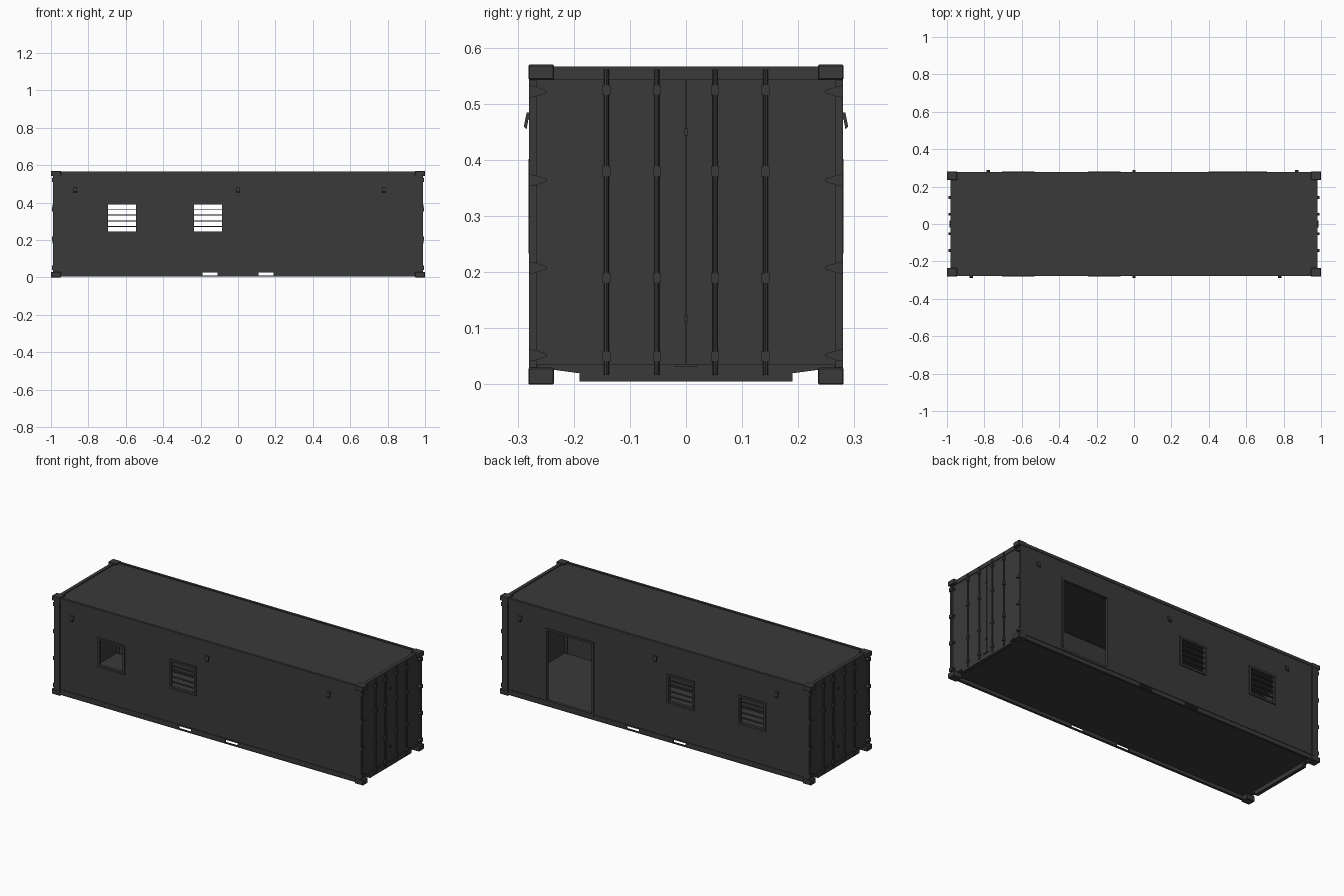
import bpy, bmesh, math

if "Cube" in bpy.data.objects:
    bpy.data.objects.remove(bpy.data.objects["Cube"])

dark = bpy.data.materials.new("dark_grey")
dark.diffuse_color = (0.042, 0.042, 0.042, 1)
dark.use_nodes = True
dark.node_tree.nodes["Principled BSDF"].inputs["Base Color"].default_value = dark.diffuse_color


def finish(name, bm):
    bmesh.ops.recalc_face_normals(bm, faces=bm.faces)
    me = bpy.data.meshes.new(name)
    bm.to_mesh(me)
    bm.free()
    me.materials.append(dark)
    ob = bpy.data.objects.new(name, me)
    bpy.context.collection.objects.link(ob)
    return ob


def box_into(bm, x, y, z):
    """Add a box given (low, high) pairs to a bmesh."""
    vs = bmesh.ops.create_cube(bm, size=1)["verts"]
    for v in vs:
        v.co = [(a + b) / 2 + c * abs(b - a) for c, (a, b) in zip(v.co, (x, y, z))]


def boxes(name, *dims):
    bm = bmesh.new()
    for d in dims:
        box_into(bm, *d)
    return finish(name, bm)


def prism(name, profile, x0, x1):
    """Extrude a (y, z) outline along x."""
    bm = bmesh.new()
    f = bm.faces.new([bm.verts.new((x0, y, z)) for y, z in profile])
    ext = bmesh.ops.extrude_face_region(bm, geom=[f])["geom"]
    bmesh.ops.translate(bm, vec=(x1 - x0, 0, 0),
                        verts=[g for g in ext if isinstance(g, bmesh.types.BMVert)])
    return finish(name, bm)


def panel(name, y, xs, zs, holes, thickness):
    """Flat wall spanning xs, zs with rectangular holes (x0, x1, z0, z1)."""
    gx = sorted(set(list(xs) + [v for h in holes for v in h[:2]]))
    gz = sorted(set(list(zs) + [v for h in holes for v in h[2:]]))
    bm = bmesh.new()
    grid = {(i, k): bm.verts.new((a, y, b)) for i, a in enumerate(gx) for k, b in enumerate(gz)}
    for i in range(len(gx) - 1):
        for k in range(len(gz) - 1):
            cx, cz = (gx[i] + gx[i + 1]) / 2, (gz[k] + gz[k + 1]) / 2
            if not any(h[0] < cx < h[1] and h[2] < cz < h[3] for h in holes):
                bm.faces.new([grid[i, k], grid[i + 1, k], grid[i + 1, k + 1], grid[i, k + 1]])
    bmesh.ops.delete(bm, geom=[v for v in bm.verts if not v.link_faces], context='VERTS')
    ob = finish(name, bm)
    mod = ob.modifiers.new("thickness", 'SOLIDIFY')
    mod.thickness, mod.offset = thickness, 0
    return ob


def frame(name, x0, x1, z0, z1, w, y):
    boxes(name,
          ((x0 - w, x0), y, (z0 - w, z1 + w)), ((x1, x1 + w), y, (z0 - w, z1 + w)),
          ((x0, x1), y, (z0 - w, z0)), ((x0, x1), y, (z1, z1 + w)))


def span(s, a, b):
    return tuple(sorted((s * a, s * b)))


windows = [(-0.695, -0.545, 0.245, 0.39), (-0.235, -0.085, 0.245, 0.39)]
pockets = [(-0.19, -0.11, 0.011, 0.028), (0.11, 0.19, 0.011, 0.028)]
door = (0.41, 0.70, 0.04, 0.445)

# floor and roof
boxes("floor", ((-0.97, 0.97), (-0.27, 0.27), (0.029, 0.036)))
boxes("roof", ((-0.975, 0.975), (-0.272, 0.272), (0.553, 0.562)))

for s, side in ((-1, "front"), (1, "back")):
    # long wall with window, door and fork pocket openings
    holes = windows + pockets + ([door] if s > 0 else [])
    panel(side + "_wall", s * 0.271, (-0.97, 0.97), (0.007, 0.56), holes, 0.008)
    boxes(side + "_top_rail", ((-0.96, 0.96), span(s, 0.264, 0.278), (0.55, 0.567)))
    boxes(side + "_bottom_rail_lip", ((-0.95, 0.95), span(s, 0.27, 0.278), (0.029, 0.036)),
          ((-0.95, 0.95), span(s, 0.262, 0.276), (0.005, 0.009)))
    # window frames and slats (one front window is open)
    for n, (x0, x1, z0, z1) in enumerate(windows):
        frame(f"{side}_window_frame_{n}", x0, x1, z0, z1, 0.012, span(s, 0.264, 0.281))
        if s > 0 or n == 1:
            boxes(f"{side}_window_slats_{n}",
                  *[((x0, x1), span(s, 0.266, 0.278), (z - 0.002, z + 0.002))
                    for z in (0.272, 0.302, 0.334, 0.365)])
    # small hooded wall vents
    for x in (-0.87, 0.0, 0.78):
        cx = x * -s
        prism(f"{side}_wall_vent", [(s * 0.274, 0.485), (s * 0.284, 0.485),
                                    (s * 0.289, 0.46), (s * 0.284, 0.455), (s * 0.281, 0.472),
                                    (s * 0.274, 0.475)], cx - 0.009, cx + 0.009)

# door frame
x0, x1, z0, z1 = door
frame("door_frame", x0, x1, z0, z1, 0.012, (0.264, 0.28))

for e, end in ((-1, "left"), (1, "right")):
    # end doors, header and sill
    boxes(end + "_end_doors", (span(e, 0.968, 0.978), (-0.27, -0.001), (0.034, 0.555)),
          (span(e, 0.968, 0.978), (0.001, 0.27), (0.034, 0.555)),
          (span(e, 0.966, 0.972), (-0.27, 0.27), (0.034, 0.555)))
    boxes(end + "_end_header", (span(e, 0.962, 0.982), (-0.24, 0.24), (0.543, 0.567)))
    prism(end + "_end_sill", [(-0.265, 0.036), (-0.265, 0.03), (-0.19, 0.02), (-0.19, 0.005),
                              (0.19, 0.005), (0.19, 0.02), (0.265, 0.03), (0.265, 0.036)],
          e * 0.962, e * 0.982)
    # lock rods with guide brackets
    for y in (-0.142, -0.052, 0.052, 0.142):
        bm = bmesh.new()
        rod = bmesh.ops.create_cone(bm, segments=8, radius1=0.0045, radius2=0.0045,
                                    depth=0.545, cap_ends=True)["verts"]
        bmesh.ops.translate(bm, verts=rod, vec=(e * 0.985, y, 0.289))
        for z in (0.05, 0.19, 0.38, 0.525):
            box_into(bm, span(e, 0.976, 0.991), (y - 0.007, y + 0.007), (z - 0.009, z + 0.009))
        finish(end + "_lock_rod", bm)
    # door handle tabs on the centre seam
    boxes(end + "_door_seam_tabs", *[(span(e, 0.976, 0.983), (-0.004, 0.004), (z - 0.006, z + 0.006))
                                     for z in (0.118, 0.45)],
          (span(e, 0.978, 0.986), (-0.02, 0.02), (0.032, 0.036)))

    for s in (-1, 1):
        # corner post and castings
        boxes("corner_post", (span(e, 0.95, 0.988), span(s, 0.266, 0.28), (0.02, 0.555)))
        cast = boxes("corner_castings",
                     (span(e, 0.947, 1.0), span(s, 0.235, 0.281), (0.0, 0.03)),
                     (span(e, 0.947, 1.0), span(s, 0.235, 0.281), (0.543, 0.57)))
        bev = cast.modifiers.new("edge", 'BEVEL')
        bev.width, bev.segments = 0.002, 1
        # tapered door hinges
        for z in (0.052, 0.208, 0.364, 0.522):
            prism("door_hinge", [(s * 0.28, z - 0.011), (s * 0.28, z + 0.011),
                                 (s * 0.268, z + 0.009), (s * 0.248, z + 0.002),
                                 (s * 0.248, z - 0.002), (s * 0.268, z - 0.009)],
                  e * 0.976, e * 0.994)
